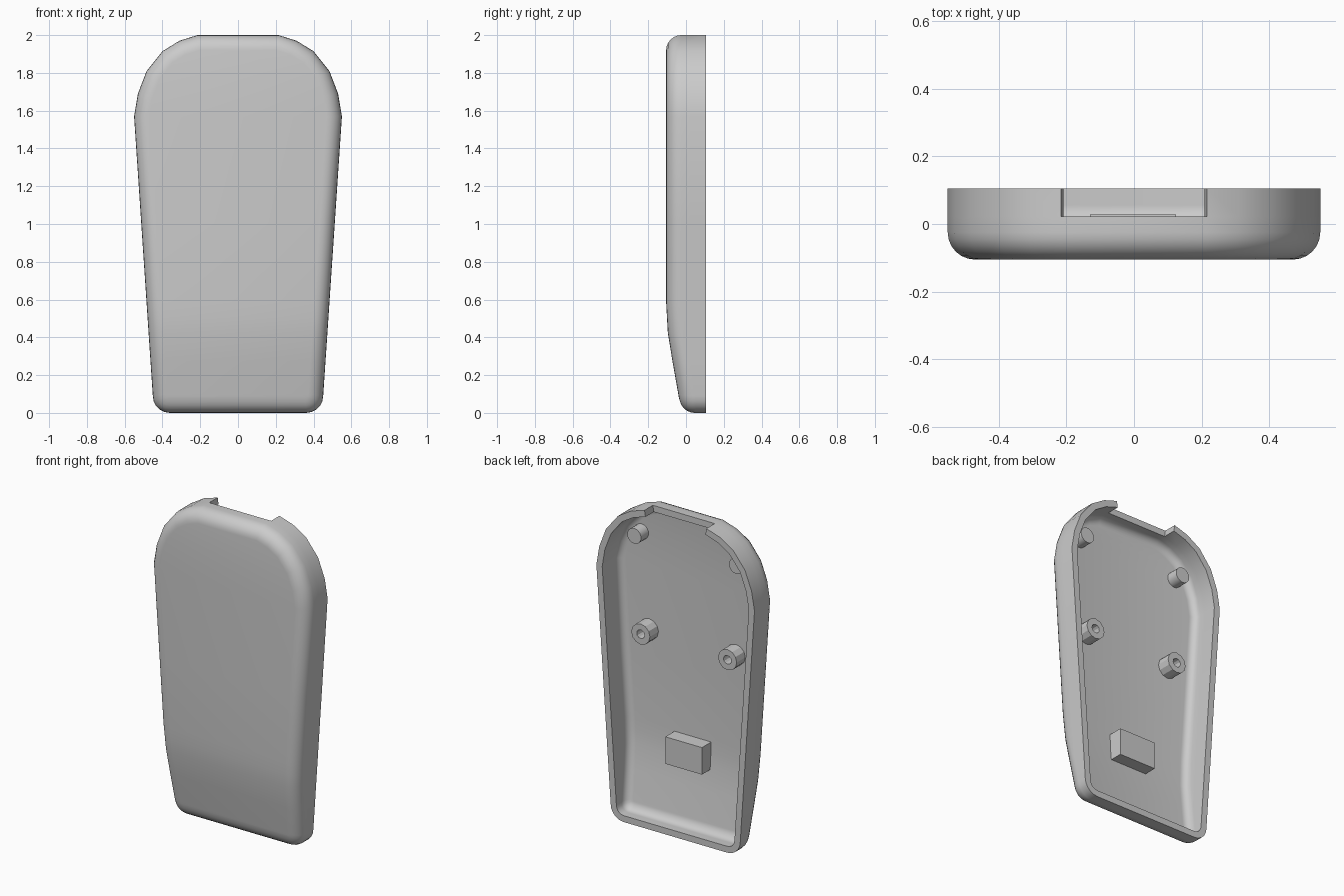
import bpy, bmesh
from math import sin, cos, pi, radians
from mathutils import Vector

if "Cube" in bpy.data.objects:
    bpy.data.objects.remove(bpy.data.objects["Cube"])

grey = bpy.data.materials.new("plain grey")
grey.use_nodes = True
GREY = (0.6, 0.6, 0.6, 1)
grey.diffuse_color = GREY
grey.node_tree.nodes["Principled BSDF"].inputs["Base Color"].default_value = GREY

BACK, NOTCH_Y, WALL = 0.105, 0.022, 0.04


def finish(bm, name, angle):
    bmesh.ops.recalc_face_normals(bm, faces=bm.faces)
    mesh = bpy.data.meshes.new(name)
    bm.to_mesh(mesh)
    bm.free()
    mesh.materials.append(grey)
    obj = bpy.data.objects.new(name, mesh)
    bpy.context.collection.objects.link(obj)
    bpy.ops.object.select_all(action='DESELECT')
    obj.select_set(True)
    bpy.context.view_layer.objects.active = obj
    bpy.ops.object.shade_smooth_by_angle(angle=radians(angle))
    return obj


def front_y(z):
    """Depth of the front surface, which slopes back near the bottom."""
    curve = [(0.06, -0.034), (0.27, -0.071), (0.42, -0.096), (0.58, -0.105)]
    if z <= curve[0][0]:
        return curve[0][1]
    for (z0, y0), (z1, y1) in zip(curve, curve[1:]):
        if z <= z1:
            return y0 + (y1 - y0) * (z - z0) / (z1 - z0)
    return curve[-1][1]


# Outline: rounded bottom corner, straight flared side, faceted shoulder
CORNER = 0.09
half = [(0.361 + CORNER * sin(k * pi / 10), CORNER - CORNER * cos(k * pi / 10)) for k in range(6)]
half += [(0.445 + 0.067 * z, z) for z in (0.27, 0.42, 0.50, 0.58, 1.0, 1.57)]
half += [(0.53, 1.69), (0.484, 1.81), (0.40, 1.915), (0.31, 1.97), (0.215, 2.0)]
outline = [Vector(p) for p in half] + [Vector((-x, z)) for x, z in reversed(half)]
N, TOP = len(outline), len(half) - 1


def inset(d):
    """Move the outline inwards by d with mitred corners."""
    pts = []
    for i, p in enumerate(outline):
        a = (p - outline[i - 1]).normalized()
        b = (outline[(i + 1) % N] - p).normalized()
        na, nb = Vector((-a.y, a.x)), Vector((-b.y, b.x))
        pts.append(p + (na + nb) * d / (1 + na.dot(nb)))
    return pts


# Hollow shell lofted from the outer front, over the rim, to the inner floor
bm = bmesh.new()


def ring(d, y_rule):
    return [bm.verts.new((p.x, y_rule(p.y), p.y)) for p in inset(d)]


def skin(base, thick, radius, steps=6):
    """Rounded edge rings followed by the wall ring and the rim ring."""
    rings = []
    for k in range(steps, -1, -1):
        a = k * pi / 2 / steps
        rings.append(ring(base + radius * (1 - cos(a)),
                          lambda z: front_y(z) + thick + radius * (1 - sin(a))))
    rings.append(ring(base, lambda z: max(NOTCH_Y, front_y(z) + thick + radius + 0.005)))
    rings.append(ring(base, lambda z: BACK))
    return rings


outer = skin(0, 0, 0.08)
inner = skin(WALL, WALL, 0.045)
rings = outer + inner[::-1]
open_from = len(outer) - 2
for k, (r0, r1) in enumerate(zip(rings, rings[1:])):
    for i in range(N):
        if i == TOP and open_from <= k <= open_from + 2:
            continue
        j = (i + 1) % N
        bm.faces.new((r0[i], r0[j], r1[j], r1[i]))

# Notch in the top wall: its floor and two ends
om, ob, im, ib = outer[-2], outer[-1], inner[-2], inner[-1]
bm.faces.new((om[TOP], om[TOP + 1], im[TOP + 1], im[TOP]))
for t in (TOP, TOP + 1):
    bm.faces.new((om[t], ob[t], ib[t], im[t]))

# Front and floor panels, in strips across the width
for cap in (outer[0], inner[0]):
    for i in range(TOP):
        bm.faces.new((cap[i], cap[i + 1], cap[N - 2 - i], cap[N - 1 - i]))
finish(bm, "case_shell", 32)


def post(name, x, z, profile, sides, angle):
    """Revolved post along y; profile is a list of (radius, y)."""
    bm = bmesh.new()
    loops = []
    for r, y in profile:
        loops.append([bm.verts.new((x + r * cos(2 * pi * i / sides), y,
                                    z + r * sin(2 * pi * i / sides))) for i in range(sides)])
    for a, b in zip(loops, loops[1:]):
        for i in range(sides):
            j = (i + 1) % sides
            bm.faces.new((a[i], a[j], b[j], b[i]))
    bm.faces.new(loops[0])
    bm.faces.new(loops[-1])
    finish(bm, name, angle)


# Screw bosses with holes, and plain locating pegs
for side, s in (("left", 1), ("right", -1)):
    post(side + "_screw_boss", s * 0.302, 1.165,
         [(0.065, -0.08), (0.065, 0.02), (0.027, 0.02), (0.027, -0.06)], 12, 25)
    post(side + "_locating_peg", s * 0.354, 1.765, [(0.048, -0.08), (0.048, 0.01)], 20, 30)

# Support block on the sloping floor
bm = bmesh.new()
bmesh.ops.create_cube(bm, size=1)
bmesh.ops.scale(bm, vec=(0.255, 0.103, 0.17), verts=bm.verts)
bmesh.ops.translate(bm, vec=(-0.003, -0.0235, 0.485), verts=bm.verts)
finish(bm, "support_block", 30)
